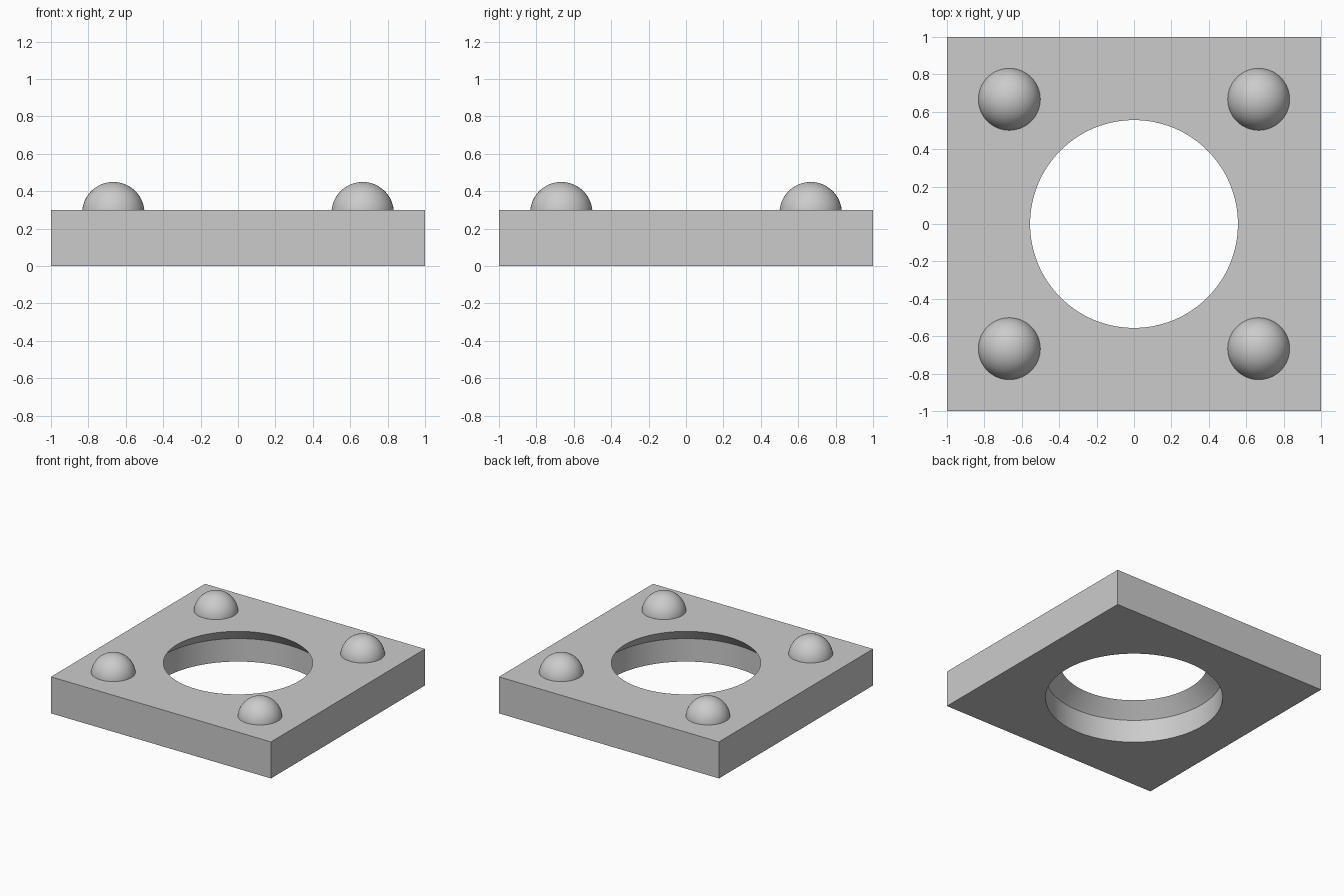
import bpy, bmesh, math

THICK = 0.3            # plate thickness
HOLE, STEP = 2 / 3, 1 / 9   # bore radius, and size of its inward bevel
STUD, SPACING = 1 / 6, 2 / 3

old = bpy.data.objects.get("Cube")
if old:
    bpy.data.objects.remove(old, do_unlink=True)

grey = bpy.data.materials.new("light_grey")
grey.use_nodes = True
colour = (0.6, 0.6, 0.6, 1)
grey.diffuse_color = colour
grey.node_tree.nodes["Principled BSDF"].inputs["Base Color"].default_value = colour


def make_object(name, bm):
    bmesh.ops.recalc_face_normals(bm, faces=bm.faces)
    mesh = bpy.data.meshes.new(name)
    bm.to_mesh(mesh)
    bm.free()
    mesh.materials.append(grey)
    obj = bpy.data.objects.new(name, mesh)
    bpy.context.collection.objects.link(obj)
    return obj


def shade(obj):
    bpy.ops.object.select_all(action='DESELECT')
    obj.select_set(True)
    bpy.context.view_layer.objects.active = obj
    bpy.ops.object.shade_smooth_by_angle(angle=math.radians(30))


def lathe(profile, steps):
    """Spin a (radius, z) profile about the z axis."""
    bm = bmesh.new()
    verts = [bm.verts.new((r, 0, z)) for r, z in profile]
    edges = [bm.edges.new(pair) for pair in zip(verts, verts[1:])]
    bmesh.ops.spin(bm, geom=verts + edges, cent=(0, 0, 0), axis=(0, 0, 1),
                   angle=math.tau, steps=steps, use_merge=True)
    bmesh.ops.remove_doubles(bm, verts=bm.verts, dist=1e-5)
    return bm


# Square plate
bm = bmesh.new()
bmesh.ops.create_cube(bm, size=2)
bmesh.ops.scale(bm, vec=(1, 1, THICK / 2), verts=bm.verts)
bmesh.ops.translate(bm, vec=(0, 0, THICK / 2), verts=bm.verts)
plate = make_object("plate", bm)

# Round opening: straight bore below, narrowing cone above
top = HOLE - STEP
cutter = make_object("opening_cutter", lathe(
    [(0, -0.1), (HOLE, -0.1), (HOLE, THICK - STEP), (top, THICK),
     (top, THICK + 0.1), (0, THICK + 0.1)], 128))
cutter.hide_render = True
cut = plate.modifiers.new("opening", 'BOOLEAN')
cut.operation = 'DIFFERENCE'
cut.solver = 'EXACT'
cut.object = cutter
bpy.ops.object.select_all(action='DESELECT')
bpy.context.view_layer.objects.active = plate
plate.select_set(True)
bpy.ops.object.modifier_apply(modifier=cut.name)
bpy.data.objects.remove(cutter, do_unlink=True)
shade(plate)

# Domed studs near the four corners, slightly sunk into the plate
arc = [i * math.pi / 32 for i in range(17)]
for side, x in (("right", -SPACING), ("left", SPACING)):
    for end, y in (("front", -SPACING), ("back", SPACING)):
        profile = [(STUD * math.cos(a), STUD * math.sin(a)) for a in arc]
        stud = make_object(f"stud_{end}_{side}", lathe(profile, 64))
        stud.location = (x, y, THICK - 0.017)
        shade(stud)
